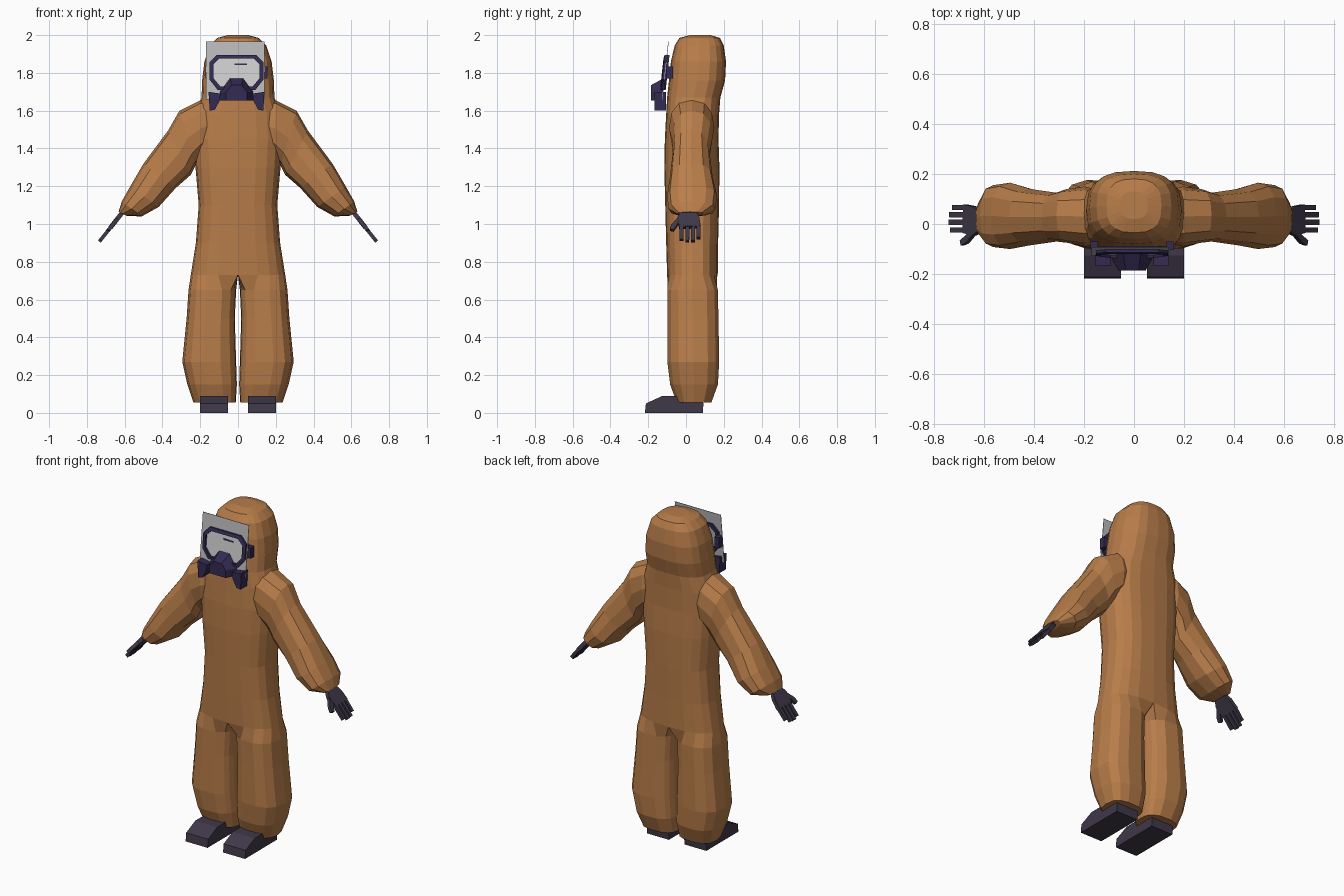
import bpy, bmesh, math
from mathutils import Vector

if "Cube" in bpy.data.objects:
    bpy.data.objects.remove(bpy.data.objects["Cube"])


def material(name, rgb):
    m = bpy.data.materials.new(name)
    m.diffuse_color = (*rgb, 1)
    m.use_nodes = True
    m.node_tree.nodes["Principled BSDF"].inputs["Base Color"].default_value = m.diffuse_color
    return m


SUIT = material("orange fabric", (0.48, 0.205, 0.068))
RUBBER = material("dark rubber", (0.050, 0.040, 0.066))
MASK = material("navy mask", (0.034, 0.024, 0.085))
PLATE = material("grey visor", (0.50, 0.50, 0.50))
LENS = material("pale lens", (0.63, 0.63, 0.63))


def finish(name, bm, mat, mirror=False):
    bmesh.ops.recalc_face_normals(bm, faces=bm.faces)
    mesh = bpy.data.meshes.new(name)
    bm.to_mesh(mesh)
    bm.free()
    mesh.materials.append(mat)
    ob = bpy.data.objects.new(name, mesh)
    bpy.context.collection.objects.link(ob)
    if mirror:
        mod = ob.modifiers.new("mirror", 'MIRROR')
        mod.use_clip = True
        mod.merge_threshold = 0.0005
    return ob


def spow(v, n):
    return 0.0 if abs(v) < 1e-6 else math.copysign(abs(v) ** (2 / n), v)


def bridge(bm, r0, r1, closed):
    n = len(r0)
    for i in range(n if closed else n - 1):
        j = (i + 1) % n
        bm.faces.new((r0[i], r0[j], r1[j], r1[i]))


def loft(name, rings, mat, mirror=False):
    bm = bmesh.new()
    vs = [[bm.verts.new(p) for p in r] for r in rings]
    for a, b in zip(vs, vs[1:]):
        bridge(bm, a, b, True)
    bm.faces.new(vs[0])
    bm.faces.new(vs[-1])
    return finish(name, bm, mat, mirror)


# Suit body: half torso with hood and one leg, mirrored
TORSO = [  # z, half width, front y, back y
    (2.00, .055, .02, .13), (1.985, .11, -.035, .18), (1.945, .15, -.06, .20),
    (1.86, .178, -.08, .212), (1.76, .19, -.09, .207), (1.67, .193, -.10, .182),
    (1.58, .225, -.105, .175), (1.45, .235, -.112, .172), (1.30, .225, -.115, .177),
    (1.10, .208, -.11, .175), (.90, .223, -.105, .17), (.73, .25, -.10, .168)]
LEG = [  # z, inner x, outer x, front y, back y
    (.65, .010, .262, -.10, .17), (.50, .017, .272, -.10, .173), (.27, .010, .295, -.10, .177),
    (.15, .006, .268, -.085, .17), (.055, .012, .236, -.05, .135)]
bm = bmesh.new()
prev = None
for z, a, yf, yb in TORSO:
    arc = []
    for i in range(11):
        t = math.radians(-90 + 18 * i)
        arc.append(bm.verts.new((a * spow(math.cos(t), 2.7),
                                 (yf + yb) / 2 + (yb - yf) / 2 * spow(math.sin(t), 2.7), z)))
    if prev:
        bridge(bm, prev, arc, False)
    else:
        bm.faces.new(arc)
    prev = arc
# crotch line closes the half ring so that the leg can continue it
yb, yf = prev[-1].co.y, prev[0].co.y
prev = prev + [bm.verts.new((0, yb + (yf - yb) * k / 6, .73)) for k in range(1, 6)]
for z, x0, x1, yf, yb in LEG:
    ring = []
    angles = [-135 + 27 * i for i in range(11)] + [135 + 15 * k for k in range(1, 6)]
    for t in map(math.radians, angles):
        ring.append(bm.verts.new(((x0 + x1) / 2 + (x1 - x0) / 2 * spow(math.cos(t), 2.7),
                                  (yf + yb) / 2 + (yb - yf) / 2 * spow(math.sin(t), 2.7), z)))
    bridge(bm, prev, ring, True)
    prev = ring
bm.faces.new(prev)
finish("suit_body", bm, SUIT, True)

# Sleeves: rings between an upper and a lower outline
ARM = [  # top x, z, bottom x, z, front y, back y
    (.10, 1.66, .10, 1.42, -.07, .12), (.20, 1.655, .19, 1.36, -.09, .15),
    (.31, 1.60, .225, 1.31, -.075, .14), (.37, 1.495, .25, 1.26, -.07, .125),
    (.50, 1.32, .33, 1.19, -.085, .14), (.57, 1.20, .42, 1.09, -.10, .165),
    (.615, 1.12, .51, 1.04, -.092, .155), (.632, 1.065, .59, 1.043, -.045, .09)]
rings = []
for tx, tz, bx, bz, yf, yb in ARM:
    top, bot = Vector((tx, 0, tz)), Vector((bx, 0, bz))
    ring = []
    for i in range(12):
        t = math.tau * i / 12
        p = (top + bot) / 2 + (top - bot) / 2 * spow(math.sin(t), 2.4)
        p.y = (yf + yb) / 2 + (yb - yf) / 2 * spow(math.cos(t), 2.4)
        ring.append(p)
    rings.append(ring)
loft("sleeves", rings, SUIT, True)

# Boots: side profile lofted across the width
PROFILE = [(-.218, 0), (-.212, .05), (-.125, .09), (.08, .09), (.092, .05), (.09, 0)]
loft("boots", [[(x, y, z) for y, z in PROFILE] for x in (.052, .20)], RUBBER, True)

# Gloves: flat outlines in the plane of the hand (distance along hand, y)
HD, HN, WRIST = Vector((.62, 0, -.785)), Vector((.785, 0, .62)), Vector((.605, 0, 1.07))


def glove_part(name, outline, thick):
    loft(name, [[WRIST + HD * s + Vector((0, y, 0)) + HN * o for s, y in outline]
                for o in (-thick / 2, thick / 2)], RUBBER, True)


glove_part("glove_palm", [(0, -.02), (0, .045), (.05, .07), (.11, .078), (.115, -.036), (.05, -.045)], .024)
for k, (y, end) in enumerate([(-.024, .198), (.007, .208), (.037, .205), (.066, .185)]):
    glove_part(f"glove_finger_{k + 1}",
               [(.10, y - .011), (.10, y + .011), (end, y + .010), (end, y - .010)], .019)
glove_part("glove_thumb", [(.035, -.03), (.07, -.03), (.135, -.066), (.128, -.085), (.10, -.078)], .02)

# Mask, built on a plane leaning back towards the top
MX = -.008


def on_mask(x, z, out):
    return (MX + x, -.092 - .11 * (1.96 - z) - out, z)


def mask_plate(name, pts, near, far, mat):
    return loft(name, [[on_mask(x, z, o) for x, z in pts] for o in (near, far)], mat)


mask_plate("visor_plate", [(-.162, 1.66), (.148, 1.66), (.148, 1.965), (-.162, 1.965)], 0, .003, PLATE)
HALF = [(.105, 1.895), (.143, 1.855), (.143, 1.765), (.10, 1.71)]
outer = HALF + [(-x, z) for x, z in reversed(HALF)]
inner = [(x * .86, 1.803 + (z - 1.803) * .80) for x, z in outer]
mask_plate("lens", inner, .003, .006, LENS)
mask_plate("lens_mark", [(-.01, 1.842), (.055, 1.842), (.055, 1.849), (-.01, 1.851)], .006, .009, MASK)

bm = bmesh.new()  # frame around the lens
loops = [[bm.verts.new(on_mask(x, z, o)) for x, z in pts]
         for pts, o in ((outer, -.012), (outer, .014), (inner, .018), (inner, -.012))]
for a, b in zip(loops, loops[1:] + loops[:1]):
    bridge(bm, a, b, True)
finish("lens_frame", bm, MASK)

# Snout: a frustum with a smaller front
base = [(.035, 1.775), (.09, 1.70), (.088, 1.655)]
front = [(.026, 1.735), (.055, 1.70), (.055, 1.655)]
loft("snout", [[on_mask(x, z, 0) for x, z in base + [(-x, z) for x, z in reversed(base)]],
               [(MX + x, -.185, z) for x, z in front + [(-x, z) for x, z in reversed(front)]]], MASK)

# Filters and strap clips on both sides
FILTER = [(.148, 1.70), (.085, 1.69), (.088, 1.655), (.115, 1.605), (.142, 1.60)]
CLIP = [(.135, 1.77), (.165, 1.77), (.165, 1.835), (.135, 1.835)]
for side, s in (("left", 1), ("right", -1)):
    loft(side + "_filter", [[(MX + s * x, y, z) for x, z in FILTER] for y in (-.105, -.168)], MASK)
    loft(side + "_strap_clip", [[(MX + s * x, y, z) for x, z in CLIP] for y in (-.07, -.104)], MASK)
